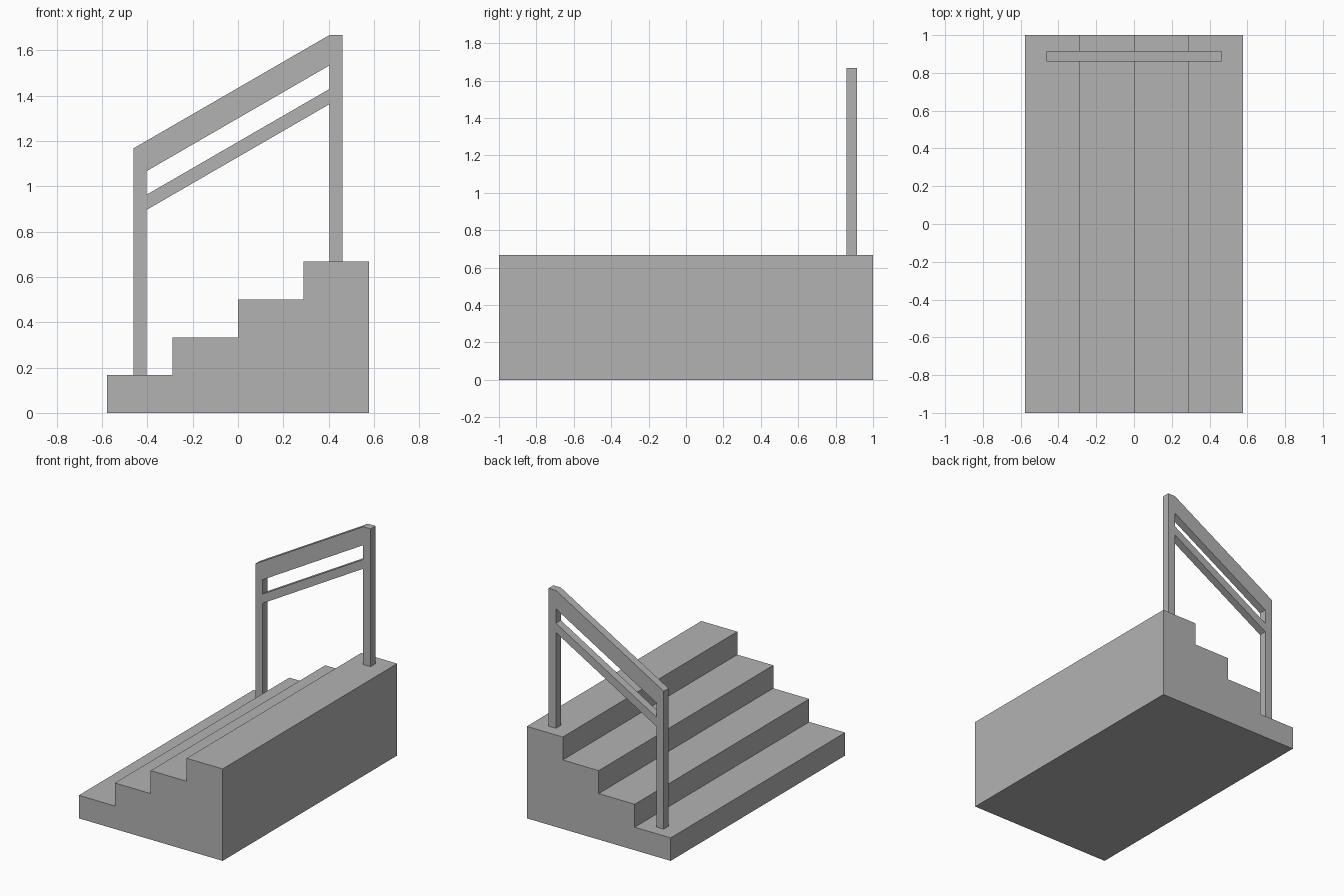
import bpy
import bmesh

cube = bpy.data.objects.get("Cube")
if cube:
    bpy.data.objects.remove(cube, do_unlink=True)

grey = bpy.data.materials.new("plain grey")
grey.use_nodes = True
colour = (0.45, 0.45, 0.45, 1)
grey.diffuse_color = colour
grey.node_tree.nodes["Principled BSDF"].inputs["Base Color"].default_value = colour


def prism(name, profile, y0, y1):
    """Extrude an x-z outline from y0 to y1."""
    bm = bmesh.new()
    face = bm.faces.new([bm.verts.new((x, y0, z)) for x, z in profile])
    new = bmesh.ops.extrude_face_region(bm, geom=[face])["geom"]
    verts = [v for v in new if isinstance(v, bmesh.types.BMVert)]
    bmesh.ops.translate(bm, verts=verts, vec=(0, y1 - y0, 0))
    bmesh.ops.recalc_face_normals(bm, faces=bm.faces)
    mesh = bpy.data.meshes.new(name)
    bm.to_mesh(mesh)
    bm.free()
    mesh.materials.append(grey)
    obj = bpy.data.objects.new(name, mesh)
    bpy.context.collection.objects.link(obj)
    return obj


# Solid flight of four steps rising towards +x
STEPS, HALF, TOP = 4, 0.577, 0.667
run, rise = 2 * HALF / STEPS, TOP / STEPS
outline = [(HALF, 0), (-HALF, 0)]
for i in range(STEPS):
    x, z = -HALF + i * run, (i + 1) * rise
    outline += [(x, z), (x + run, z)]
prism("steps", outline, -1, 1)

# Handrail on the back edge: two posts and two sloping rails
RAIL_Y = (0.859, 0.915)
OUTER, INNER = 0.462, 0.403
SLOPE = rise / run


def line(x, mid):
    """Height at x of a sloping line that passes z = mid at x = 0."""
    return (x, mid + SLOPE * x)


TOP_MID = 1.434
prism("lower_post", [(-OUTER, rise), (-INNER, rise),
                     line(-INNER, TOP_MID), line(-OUTER, TOP_MID)], *RAIL_Y)
peak = line(INNER, TOP_MID)[1]
prism("upper_post", [(INNER, TOP), (OUTER, TOP),
                     (OUTER, peak), (INNER, peak)], *RAIL_Y)
for name, low, high in (("handrail", 1.3, TOP_MID), ("middle_rail", 1.129, 1.196)):
    prism(name, [line(-INNER, low), line(INNER, low),
                 line(INNER, high), line(-INNER, high)], *RAIL_Y)
